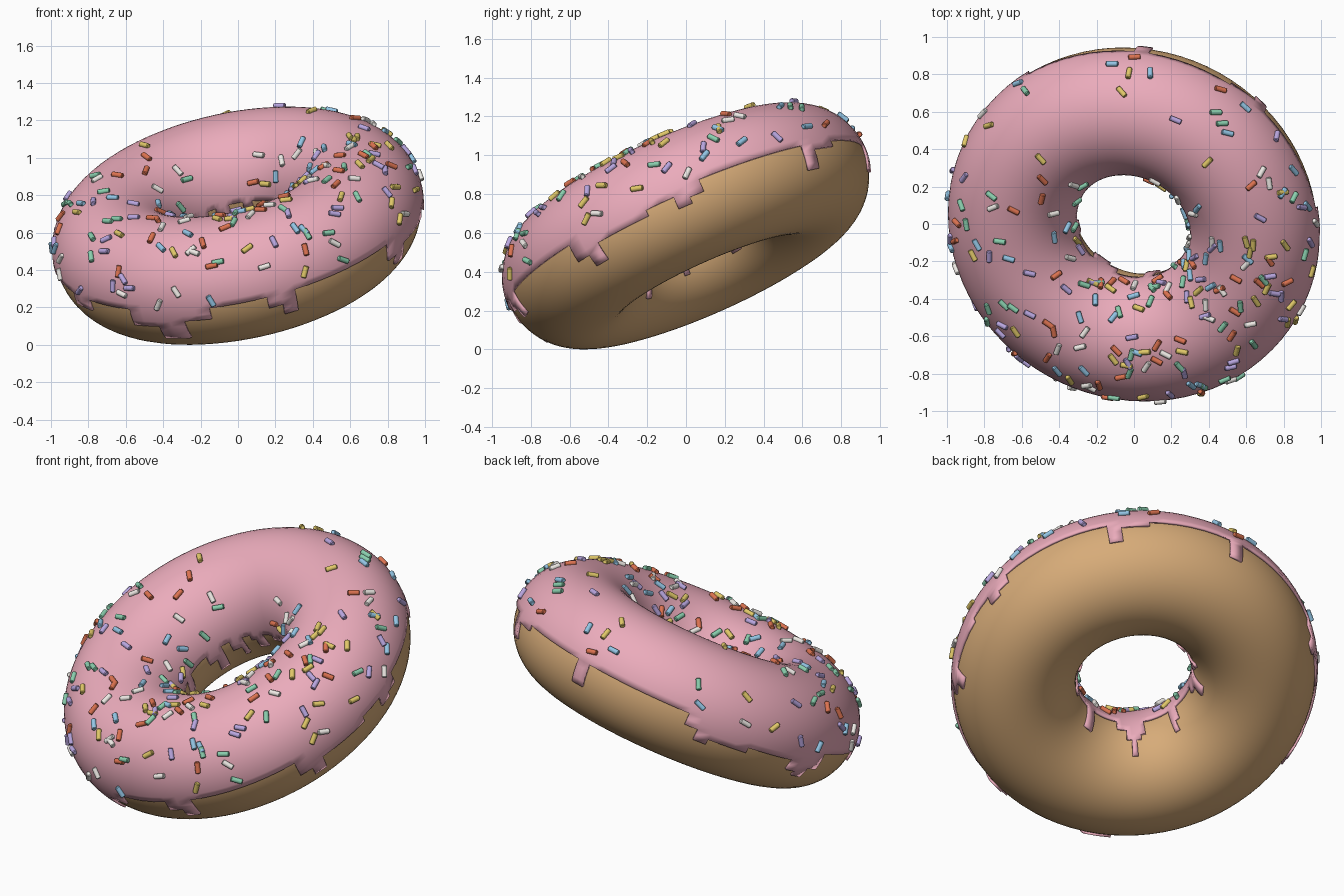
import bpy, bmesh, math, random
from mathutils import Vector, Matrix

if "Cube" in bpy.data.objects:
    bpy.data.objects.remove(bpy.data.objects["Cube"])

random.seed(7)
MAJOR, MINOR, ICING = 0.66, 0.335, 0.013
SEG, RING = 80, 64

# Tilted frame of the ring: axis n leans towards -y and -x
n = Vector((-0.2, -0.4, 0.894)).normalized()
u = (Vector((1, 0, 0)) - n * n.x).normalized()
v = n.cross(u)
centre = Vector((0, 0.004, MAJOR * math.sqrt(1 - n.z ** 2) + MINOR))


def frame(theta, phi):
    """Radial direction and surface normal on the ring (angles in radians)."""
    radial = u * math.cos(theta) + v * math.sin(theta)
    return radial, radial * math.cos(phi) + n * math.sin(phi)


def ring_point(theta, phi, r):
    radial, normal = frame(theta, phi)
    return centre + radial * MAJOR + normal * r


def material(name, rgb):
    m = bpy.data.materials.new(name)
    m.diffuse_color = (*rgb, 1)
    m.use_nodes = True
    m.node_tree.nodes["Principled BSDF"].inputs["Base Color"].default_value = m.diffuse_color
    return m


def finish(bm, name, mat, angle=40):
    mesh = bpy.data.meshes.new(name)
    bm.to_mesh(mesh)
    bm.free()
    ob = bpy.data.objects.new(name, mesh)
    bpy.context.collection.objects.link(ob)
    mesh.materials.append(mat)
    bpy.ops.object.select_all(action='DESELECT')
    ob.select_set(True)
    bpy.context.view_layer.objects.active = ob
    bpy.ops.object.shade_smooth_by_angle(angle=math.radians(angle))
    return ob


def ring_patch(r, span):
    """Grid on the ring; span(i) gives the first and last row of column i."""
    bm = bmesh.new()
    verts = {}

    def vert(i, j):
        key = (i % SEG, j % RING)
        if key not in verts:
            verts[key] = bm.verts.new(
                ring_point(math.tau * key[0] / SEG, math.tau * key[1] / RING, r))
        return verts[key]

    for i in range(SEG):
        lo, hi = span(i)
        for j in range(lo, hi):
            bm.faces.new((vert(i, j), vert(i + 1, j), vert(i + 1, j + 1), vert(i, j + 1)))
    return bm


# Dough
finish(ring_patch(MINOR, lambda i: (0, RING)), "dough", material("dough", (0.68, 0.41, 0.19)))

# Icing drips: start angle, end angle, rows below the rim
outer_drips = [(-36, -33, 3), (-33, -28, 5), (-28, -8, 2), (-8, 0, 1), (0, 5, 3), (5, 10, 2),
               (46, 51, 4), (51, 57, 1), (85, 90, 4), (126, 131, 2), (131, 136, 4),
               (136, 149, 3), (149, 166, 2), (166, 171, 4), (171, 176, 5), (176, 181, 3),
               (208, 215, 2), (236, 241, 3), (241, 245, 4), (245, 250, 6),
               (250, 254, 5), (254, 262, 2), (281, 285, 2), (285, 290, 4)]
inner_drips = [(10, 15, 2), (40, 48, 3), (75, 84, 1), (100, 106, 3), (106, 112, 1), (122, 128, 4),
               (128, 135, 2), (146, 151, 5), (151, 160, 2), (190, 195, 3), (195, 200, 5),
               (226, 231, 3), (231, 235, 4), (235, 240, 7), (240, 245, 4), (245, 252, 2),
               (277, 281, 3), (281, 286, 5), (310, 318, 2), (340, 345, 3)]


def depth(drips, i):
    a = (i + 0.5) * 360 / SEG
    return max([d for s, e, d in drips if s <= a <= e or s <= a - 360 <= e], default=0)


icing = finish(ring_patch(MINOR, lambda i: (-depth(outer_drips, i), RING // 2 + depth(inner_drips, i))),
               "icing", material("icing", (0.83, 0.41, 0.50)))
solid = icing.modifiers.new("thickness", 'SOLIDIFY')
solid.thickness = ICING
solid.offset = 1

# Sprinkles: short bevelled rods scattered over the icing, denser at the front
colours = {"orange": (0.72, 0.17, 0.08), "yellow": (0.75, 0.58, 0.14),
           "blue": (0.29, 0.56, 0.78), "green": (0.25, 0.62, 0.42),
           "lavender": (0.48, 0.38, 0.74), "white": (0.85, 0.82, 0.78)}


def add_sprinkle(bm, theta, phi):
    _, normal = frame(theta, phi)
    side = -u * math.sin(theta) + v * math.cos(theta)
    spin = random.uniform(0, math.pi)
    along = side * math.cos(spin) + normal.cross(side) * math.sin(spin)
    across = normal.cross(along)
    pos = ring_point(theta, phi, MINOR + ICING + 0.006)
    mat = Matrix((across, normal, along)).transposed().to_4x4()
    mat.translation = pos
    made = bmesh.ops.create_cone(bm, cap_ends=True, segments=10, radius1=0.0145,
                                 radius2=0.0145, depth=0.066, matrix=mat)
    rims = {e for vt in made["verts"] for e in vt.link_edges
            if any(len(f.verts) > 4 for f in e.link_faces)}
    bmesh.ops.bevel(bm, geom=list(rims), offset=0.004, segments=1, affect='EDGES')


spots = []
while len(spots) < 216:
    t = random.uniform(0, math.tau)
    if random.random() < 0.55 - 0.42 * math.cos(t - math.radians(100)):
        spots.append((t, math.radians(random.uniform(6, 172))))

for k, (name, rgb) in enumerate(colours.items()):
    bm = bmesh.new()
    for t, p in spots[k::len(colours)]:
        add_sprinkle(bm, t, p)
    finish(bm, name + "_sprinkles", material(name + "_sprinkle", rgb))
